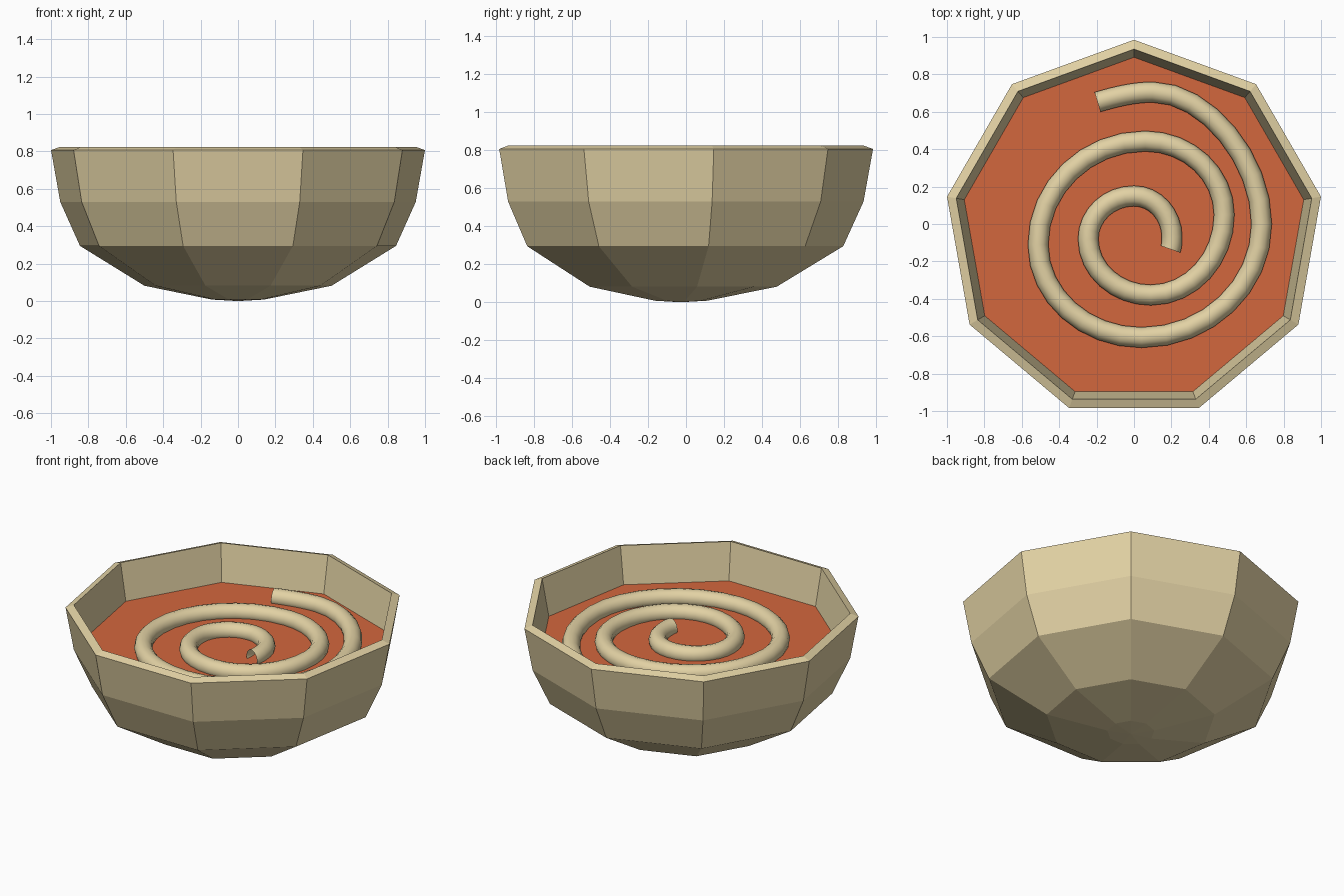
import bpy, bmesh, math

if "Cube" in bpy.data.objects:
    bpy.data.objects.remove(bpy.data.objects["Cube"])

SIDES = 9
CY = -0.03          # polygon centre so the outline is centred on y = 0
SOUP_Z = 0.585


def material(name, rgb):
    m = bpy.data.materials.new(name)
    m.diffuse_color = (*rgb, 1)
    m.use_nodes = True
    m.node_tree.nodes["Principled BSDF"].inputs["Base Color"].default_value = m.diffuse_color
    return m


cream = material("cream", (0.76, 0.64, 0.37))
orange = material("soup orange", (0.65, 0.135, 0.048))


def add_object(name, bm, mat):
    bmesh.ops.recalc_face_normals(bm, faces=bm.faces)
    me = bpy.data.meshes.new(name)
    bm.to_mesh(me)
    bm.free()
    me.materials.append(mat)
    ob = bpy.data.objects.new(name, me)
    bpy.context.collection.objects.link(ob)
    return ob


def ring(bm, r, z):
    return [bm.verts.new((r * math.cos(math.pi / 2 + 2 * math.pi * i / SIDES),
                          CY + r * math.sin(math.pi / 2 + 2 * math.pi * i / SIDES), z))
            for i in range(SIDES)]


# Bowl: nine-sided faceted shell, outside up over the rim and down the inside
profile = [(0.142, 0.008), (0.508, 0.082), (0.858, 0.295), (0.965, 0.53),
           (1.015, 0.807), (0.965, 0.825), (0.915, 0.55), (0.81, 0.325), (0.48, 0.13)]
bm = bmesh.new()
rings = [ring(bm, r, z) for r, z in profile]
for a, b in zip(rings, rings[1:]):
    for i in range(SIDES):
        j = (i + 1) % SIDES
        bm.faces.new((a[i], a[j], b[j], b[i]))
for loop, z in ((rings[0], 0.0), (rings[-1], 0.08)):
    c = bm.verts.new((0, CY, z))
    for i in range(SIDES):
        bm.faces.new((loop[i], loop[(i + 1) % SIDES], c))
add_object("bowl", bm, cream)

# Soup surface
bm = bmesh.new()
bm.faces.new(ring(bm, 0.922, SOUP_Z))
soup = add_object("soup", bm, orange)
if soup.data.polygons[0].normal.z < 0:
    soup.data.flip_normals()

# Noodle: spiral tube through its extreme points (x, y, tangent x, tangent y)
pts = [(0.195, -0.135, 0.35, 1), (0.203, -0.07, 0, 1), (0.0, 0.15, -1, 0),
       (-0.245, -0.08, 0, -1), (0.09, -0.38, 1, 0), (0.482, 0.05, 0, 1),
       (0.06, 0.443, -1, 0), (-0.513, -0.11, 0, -1), (0.04, -0.607, 1, 0),
       (0.682, 0.0, 0, 1), (0.1, 0.705, -1, 0), (-0.195, 0.652, -1, -0.3)]
cu = bpy.data.curves.new("noodle", 'CURVE')
cu.dimensions = '3D'
cu.resolution_u = 8
cu.bevel_depth = 0.055
cu.bevel_resolution = 4
sp = cu.splines.new('BEZIER')
sp.bezier_points.add(len(pts) - 1)
NZ = SOUP_Z + 0.02
for k, (x, y, tx, ty) in enumerate(pts):
    p = sp.bezier_points[k]
    p.co = (x, y, NZ)
    p.handle_left_type = p.handle_right_type = 'FREE'

    def reach(o):
        if o < 0 or o >= len(pts):
            return 0.05
        dx, dy = abs(pts[o][0] - x), abs(pts[o][1] - y)
        f = 0.49 if {o, k} == {9, 10} else 0.55
        if {0, 11} & {o, k}:
            f = 0.33
        return f * (dx if abs(tx) > abs(ty) else dy)
    a, b = reach(k - 1), reach(k + 1)
    p.handle_left = (x - tx * a, y - ty * a, NZ)
    p.handle_right = (x + tx * b, y + ty * b, NZ)
cu.materials.append(cream)
noodle = bpy.data.objects.new("noodle", cu)
bpy.context.collection.objects.link(noodle)
bpy.context.view_layer.objects.active = noodle
noodle.select_set(True)
bpy.ops.object.convert(target='MESH')
bpy.ops.object.shade_smooth()
